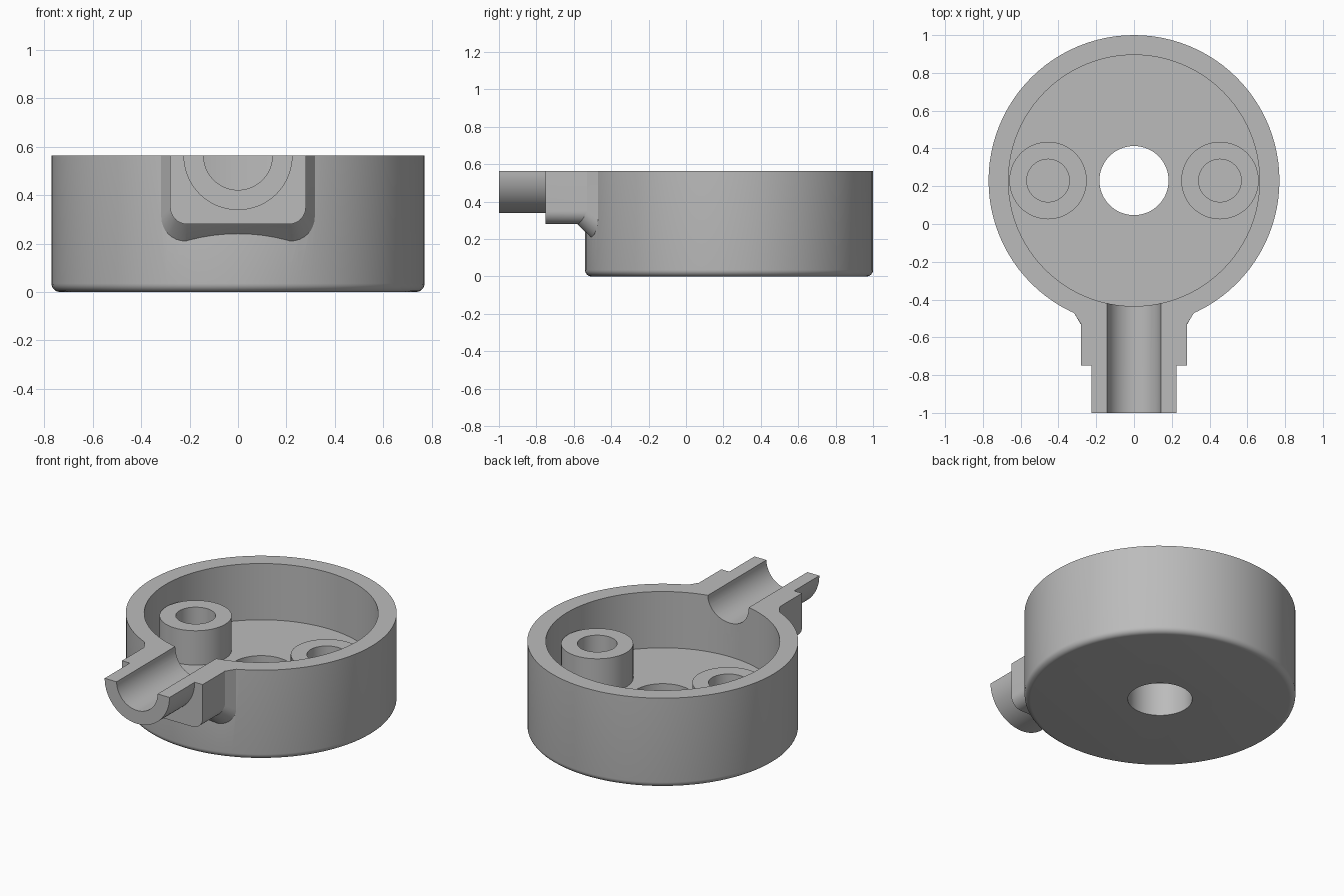
import bpy, bmesh, math
from mathutils import Matrix

if "Cube" in bpy.data.objects:
    bpy.data.objects.remove(bpy.data.objects["Cube"], do_unlink=True)

TOP, CY, R_OUT, R_IN, FLOOR = 0.563, 0.23, 0.77, 0.665, 0.21
SEGS = 96

grey = bpy.data.materials.new("plain grey")
grey.use_nodes = True
grey.diffuse_color = (0.5, 0.5, 0.5, 1)
grey.node_tree.nodes["Principled BSDF"].inputs["Base Color"].default_value = (0.5, 0.5, 0.5, 1)


def finish(name, bm):
    bmesh.ops.recalc_face_normals(bm, faces=bm.faces[:])
    mesh = bpy.data.meshes.new(name)
    bm.to_mesh(mesh)
    bm.free()
    mesh.materials.append(grey)
    obj = bpy.data.objects.new(name, mesh)
    bpy.context.collection.objects.link(obj)
    return obj


def loft(name, rings, caps=True):
    """Skin a list of equal closed rings; without caps the last ring joins the first."""
    bm = bmesh.new()
    rows = [[bm.verts.new(p) for p in ring] for ring in rings]
    n = len(rows[0])
    pairs = list(zip(rows, rows[1:])) + ([] if caps else [(rows[-1], rows[0])])
    for a, b in pairs:
        for i in range(n):
            j = (i + 1) % n
            bm.faces.new((a[i], a[j], b[j], b[i]))
    if caps:
        bm.faces.new(rows[0])
        bm.faces.new(rows[-1])
    return finish(name, bm)


def lathe(name, profile, x=0, y=CY, caps=True, segs=SEGS):
    turn = [2 * math.pi * i / segs for i in range(segs)]
    return loft(name, [[(x + r * math.cos(t), y + r * math.sin(t), z) for t in turn]
                       for r, z in profile], caps)


def rod(name, radius, y0, y1):
    """Cylinder lying along y with its axis on the rim plane."""
    obj = lathe(name, [(radius, -y1), (radius, -y0)], 0, 0, segs=64)
    obj.data.transform(Matrix.Translation((0, 0, TOP)) @ Matrix.Rotation(math.pi / 2, 4, 'X'))
    return obj


def combine(target, tool, operation):
    mod = target.modifiers.new(operation.lower(), 'BOOLEAN')
    mod.object, mod.operation, mod.solver = tool, operation, 'EXACT'
    bpy.context.view_layer.objects.active = target
    bpy.ops.object.modifier_apply(modifier=mod.name)
    bpy.data.objects.remove(tool, do_unlink=True)


def smooth(obj):
    bpy.ops.object.select_all(action='DESELECT')
    obj.select_set(True)
    bpy.context.view_layer.objects.active = obj
    bpy.ops.object.shade_smooth_by_angle(angle=math.radians(30))


def u_profile(half, bottom, radius, steps=8):
    """U outline with rounded lower corners: (x, z, how far it faces down)."""
    right = []
    for i in range(steps + 1):
        a = math.pi / 2 * i / steps
        right.append((half - radius + radius * math.cos(a),
                      bottom + radius - radius * math.sin(a), math.sin(a)))
    right.insert(0, (half, TOP + 0.1, 0))
    return right + [(-x, z, d) for x, z, d in reversed(right)]


def wall_y(x):
    return CY - math.sqrt(R_OUT ** 2 - x ** 2)


# Housing: solid drum with a rounded lower edge
fillet = 0.035
edge = [(R_OUT - fillet + fillet * math.sin(a), fillet - fillet * math.cos(a))
        for a in [math.pi / 2 * i / 6 for i in range(7)]]
housing = lathe("housing", edge + [(R_OUT, TOP + 0.1)])

# Collar block with a flare where it meets the drum
inner, outer = u_profile(0.28, 0.28, 0.07), u_profile(0.317, 0.21, 0.1)
collar = loft("collar", [
    [(x, -0.75, z) for x, z, d in inner],
    [(x, wall_y(x) - 0.043 - 0.027 * d, z) for x, z, d in inner],
    [(x, wall_y(x), z) for x, z, d in outer],
    [(x, wall_y(x) + 0.06, z) for x, z, d in outer]])
combine(housing, collar, 'UNION')
combine(housing, rod("spout", 0.225, -1, -0.6), 'UNION')

# Cavity, cable groove, centre hole and flat rim
combine(housing, lathe("rim_cutter", [(2, TOP), (2, 1)]), 'DIFFERENCE')
combine(housing, lathe("cavity_cutter", [(R_IN, FLOOR), (R_IN, 1)]), 'DIFFERENCE')
combine(housing, rod("groove_cutter", 0.142, -1.2, -0.2), 'DIFFERENCE')
combine(housing, lathe("hole_cutter", [(0.183, -0.1), (0.183, 0.4)]), 'DIFFERENCE')
smooth(housing)

# Two screw bosses standing on the floor
for side, x in (("left", 0.455), ("right", -0.455)):
    boss = lathe(side + "_screw_boss",
                 [(0.113, FLOOR - 0.02), (0.205, FLOOR - 0.02), (0.205, 0.425), (0.113, 0.425)],
                 x, caps=False, segs=64)
    smooth(boss)
